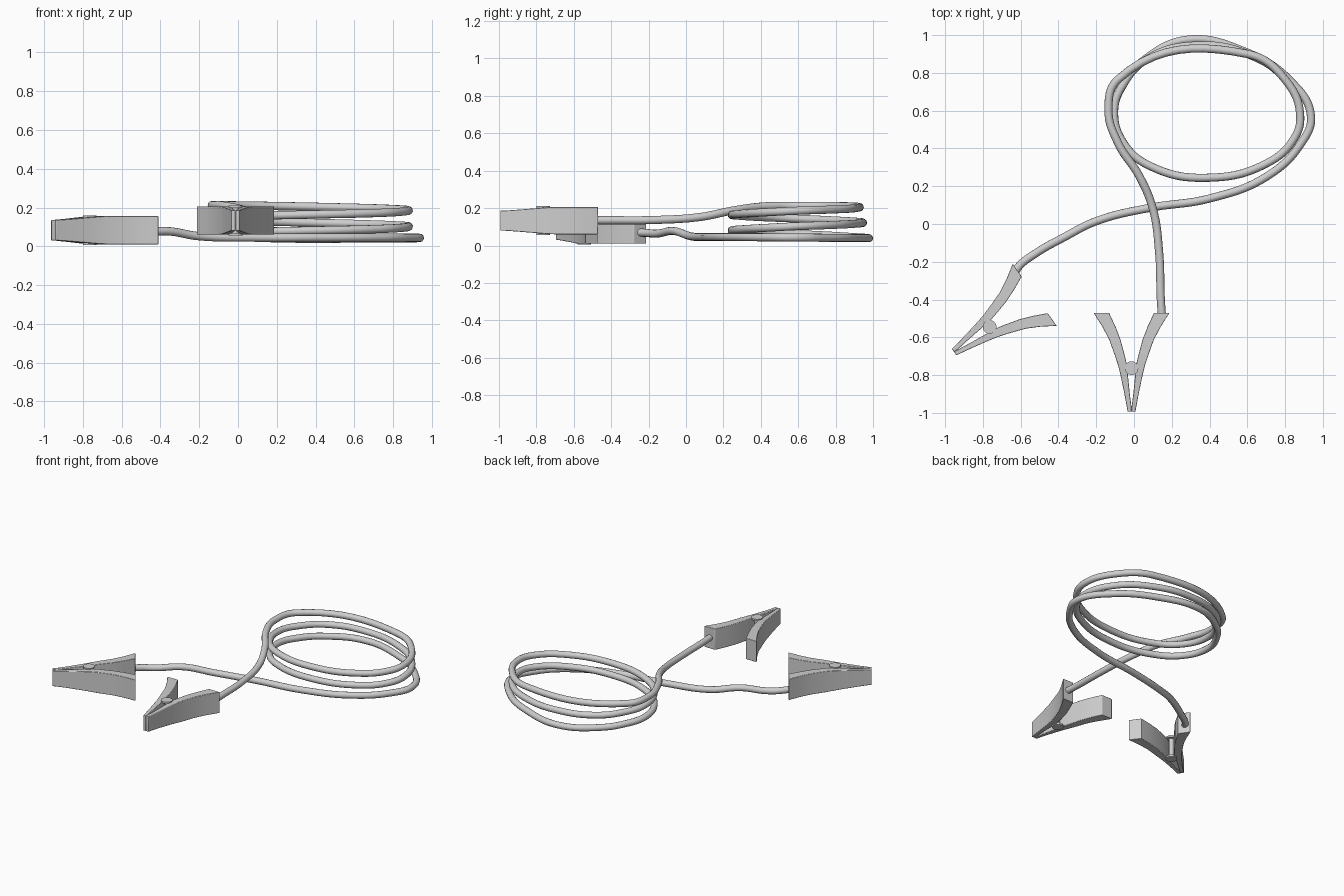
import bpy
import bmesh
from math import radians
from mathutils import Matrix, Vector

if "Cube" in bpy.data.objects:
    bpy.data.objects.remove(bpy.data.objects["Cube"])

grey = bpy.data.materials.new("matte grey")
grey.use_nodes = True
COLOUR = (0.62, 0.62, 0.62, 1)
grey.diffuse_color = COLOUR
grey.node_tree.nodes["Principled BSDF"].inputs["Base Color"].default_value = COLOUR


def shade(obj):
    bpy.ops.object.select_all(action="DESELECT")
    obj.select_set(True)
    bpy.context.view_layer.objects.active = obj
    bpy.ops.object.shade_smooth_by_angle(angle=radians(35))


def finish(bm, name, place, bevel=0.0):
    """Turn a bmesh into a placed, smooth-shaded object."""
    bmesh.ops.recalc_face_normals(bm, faces=bm.faces)
    mesh = bpy.data.meshes.new(name)
    bm.to_mesh(mesh)
    bm.free()
    obj = bpy.data.objects.new(name, mesh)
    bpy.context.collection.objects.link(obj)
    obj.matrix_world = place
    mesh.materials.append(grey)
    if bevel:
        mod = obj.modifiers.new("soft edges", "BEVEL")
        mod.width, mod.segments, mod.limit_method = bevel, 2, "ANGLE"
        mod.angle_limit = radians(40)
    shade(obj)


# Arm stations along the clip: distance from tip, inner x, outer x, half height
ARM = [(0, 0, .021, .053), (.03, .001, .026, .054), (.1, .01, .039, .059),
       (.2, .02, .06, .067), (.25, .025, .073, .071), (.29, .034, .086, .073),
       (.38, .058, .118, .073), (.45, .085, .155, .073), (.523, .119, .201, .073)]


def arm(name, place, side):
    bm = bmesh.new()
    rings = []
    for y, inner, outer, h in ARM:
        corners = ((inner, -h), (outer, -h), (outer, h), (inner, h))
        rings.append([bm.verts.new((side * x, y, z)) for x, z in corners])
    for a, b in zip(rings, rings[1:]):
        for i in range(4):
            j = (i + 1) % 4
            bm.faces.new((a[i], a[j], b[j], b[i]))
    bm.faces.new(rings[0])
    bm.faces.new(rings[-1])
    finish(bm, name, place, 0.003)


def cylinder(bm, radius, depth, z):
    bmesh.ops.create_cone(bm, cap_ends=True, segments=32, radius1=radius,
                          radius2=radius, depth=depth,
                          matrix=Matrix.Translation((0, .23, z)))


def clip(label, tip, turn):
    place = Matrix.Translation(tip) @ Matrix.Rotation(radians(turn), 4, "Z")
    arm(label + "_left_arm", place, -1)
    arm(label + "_right_arm", place, 1)
    # Hinge: thin rod with a round plate at each end
    bm = bmesh.new()
    cylinder(bm, .016, .14, 0)
    for side in (-1, 1):
        cylinder(bm, .036, .012, side * .071)
    finish(bm, label + "_hinge", place)


clip("front_clip", (-.013, -.993, .133), 0)
clip("side_clip", (-.952, -.678, .083), -54.6)

# Cable: lead from the side clip, coil, then tail to the front clip
lead = [(-.645, -.285, .072), (-.61, -.225, .068), (-.52, -.155, .064),
        (-.37, -.07, .078), (-.2, .015, .052), (.08, .085, .045),
        (.4, .135, .045), (.7, .25, .045), (.88, .42, .044),
        (.937, .57, .043), (.82, .765, .041), (.58, .915, .04),
        (.28, .975, .04), (.05, .865, .047)]
loop = [(.88, .57), (.8, .765), (.6, .9), (.33, .945), (.08, .88), (-.05, .75),
        (-.105, .6), (-.05, .42), (.1, .3), (.4, .245), (.7, .32), (.84, .44)]
tail = [(.06, .88, .21), (-.085, .765, .212), (-.135, .6, .212),
        (-.085, .43, .21), (.03, .25, .187), (.1, .08, .153),
        (.133, -.15, .137), (.142, -.4, .135), (.148, -.49, .135)]
coil = [(*loop[i % 12], .04 + .0069 * (i - 3)) for i in range(5, 28)]
points = lead + coil[:-1] + tail[1:]

path = bpy.data.curves.new("cable", "CURVE")
path.dimensions = "3D"
path.bevel_depth = .0215
path.bevel_resolution = 4
path.resolution_u = 10
path.use_fill_caps = True
spline = path.splines.new("BEZIER")
spline.bezier_points.add(len(points) - 1)
for knot, co in zip(spline.bezier_points, points):
    knot.co = Vector(co)
    knot.handle_left_type = knot.handle_right_type = "AUTO"
path.materials.append(grey)
cable = bpy.data.objects.new("cable", path)
bpy.context.collection.objects.link(cable)
bpy.ops.object.select_all(action="DESELECT")
cable.select_set(True)
bpy.context.view_layer.objects.active = cable
bpy.ops.object.convert(target="MESH")
shade(bpy.context.view_layer.objects.active)
